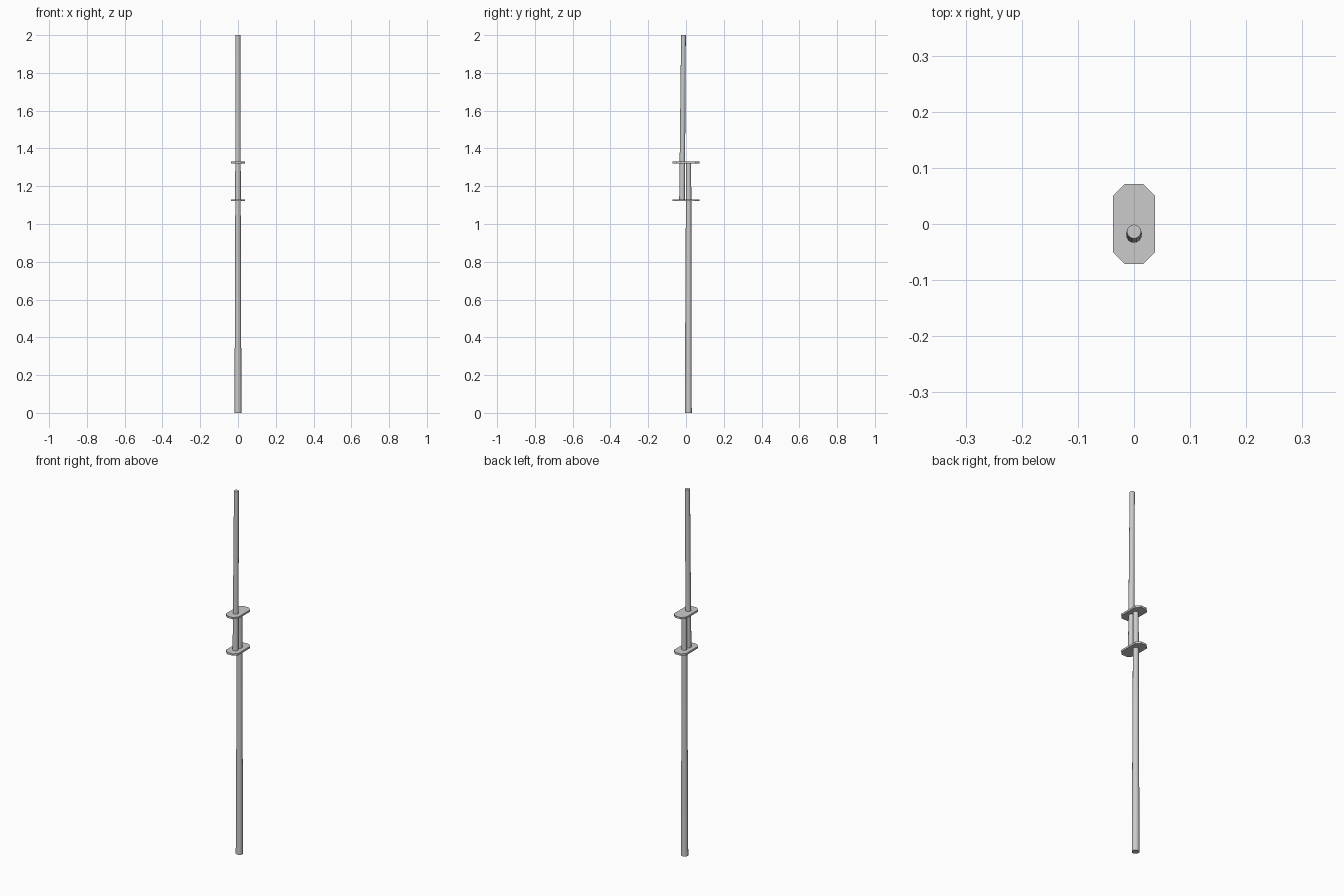
import bpy, bmesh
from mathutils import Vector

if "Cube" in bpy.data.objects:
    bpy.data.objects.remove(bpy.data.objects["Cube"])


def make_object(name, bm):
    bmesh.ops.recalc_face_normals(bm, faces=bm.faces)
    mesh = bpy.data.meshes.new(name)
    bm.to_mesh(mesh)
    bm.free()
    obj = bpy.data.objects.new(name, mesh)
    bpy.context.collection.objects.link(obj)
    return obj


def pole(name, y0, z0, r0, y1, z1, r1, sides=16):
    """Tapered pole with level ends, leaning slightly in y."""
    bm = bmesh.new()
    bmesh.ops.create_cone(bm, cap_ends=True, segments=sides,
                          radius1=r0, radius2=r1, depth=z1 - z0)
    for v in bm.verts:
        top = v.co.z > 0
        v.co += Vector((0, y1 if top else y0, (z0 + z1) / 2))
    obj = make_object(name, bm)
    bpy.ops.object.select_all(action='DESELECT')
    obj.select_set(True)
    bpy.context.view_layer.objects.active = obj
    bpy.ops.object.shade_smooth_by_angle()
    return obj


def plate(name, z, hx=0.037, hy=0.071, cut=0.02, thick=0.01):
    """Rectangular plate with clipped corners."""
    bm = bmesh.new()
    pts = []
    for sx, sy in ((1, 1), (-1, 1), (-1, -1), (1, -1)):
        pair = [(sx * hx, sy * (hy - cut)), (sx * (hx - cut), sy * hy)]
        pts += pair if sx * sy > 0 else pair[::-1]
    face = bm.faces.new([bm.verts.new((x, y, z - thick / 2)) for x, y in pts])
    ext = bmesh.ops.extrude_face_region(bm, geom=[face], use_keep_orig=True)
    verts = [g for g in ext["geom"] if isinstance(g, bmesh.types.BMVert)]
    bmesh.ops.translate(bm, verts=verts, vec=(0, 0, thick))
    return make_object(name, bm)


# Two overlapping poles
pole("lower_pole", 0.012, 0.0, 0.0185, 0.014, 1.325, 0.0135)
pole("upper_pole", -0.021, 1.125, 0.015, -0.0135, 2.0, 0.0125)

# Plates clamping the overlap
for name, z in (("lower_plate", 1.126), ("upper_plate", 1.326)):
    plate(name, z)
